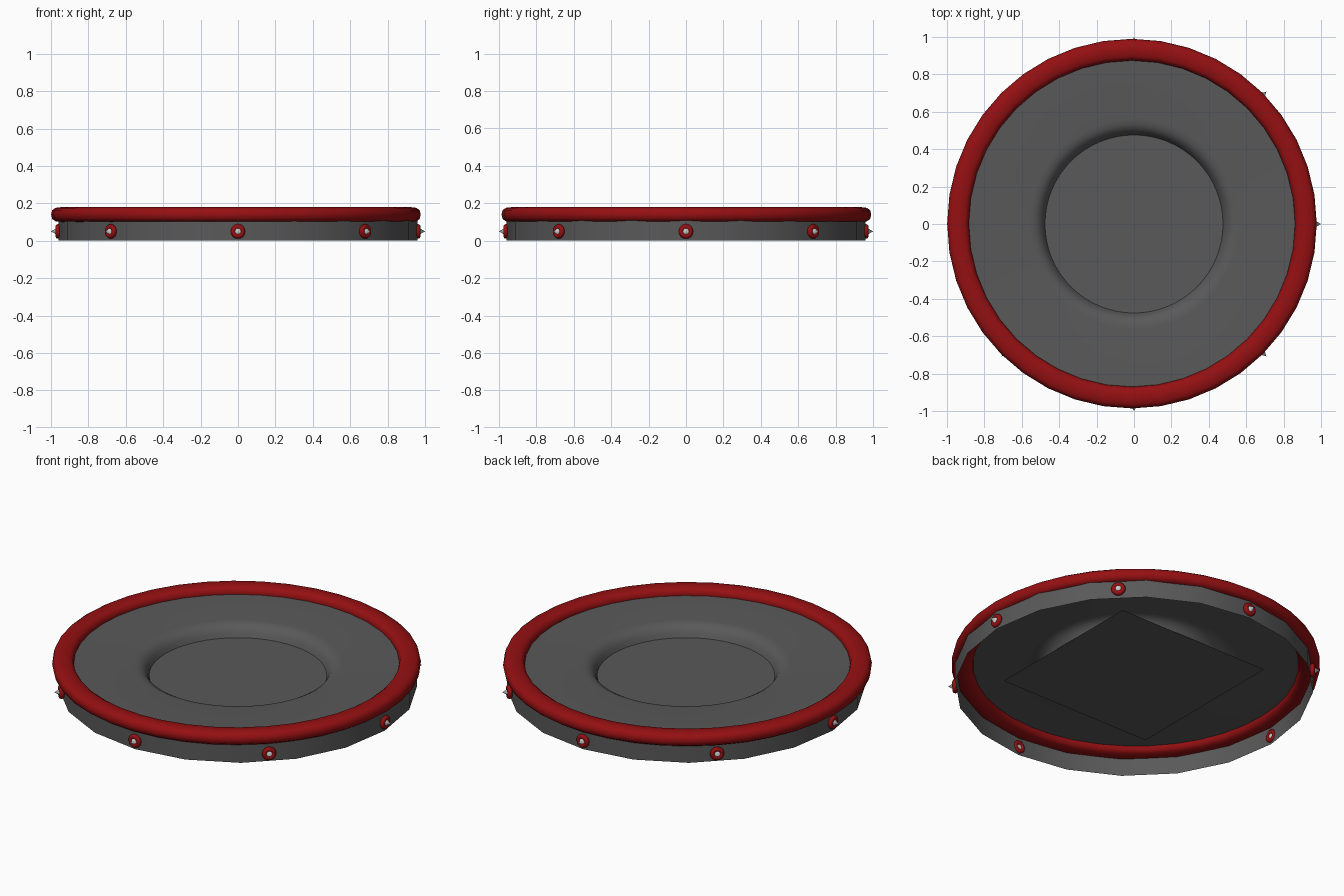
import bpy, bmesh, math
from mathutils import Matrix, Vector

if "Cube" in bpy.data.objects:
    bpy.data.objects.remove(bpy.data.objects["Cube"])


def material(name, rgb):
    m = bpy.data.materials.new(name)
    m.diffuse_color = (*rgb, 1)
    m.use_nodes = True
    m.node_tree.nodes["Principled BSDF"].inputs["Base Color"].default_value = m.diffuse_color
    return m


RED = material("red", (0.3, 0.005, 0.006))
DARK = material("dark_grey", (0.1, 0.1, 0.1))
PALE = material("pale_metal", (0.75, 0.75, 0.75))


def finish(bm, name, mat, angle=50):
    me = bpy.data.meshes.new(name)
    bm.to_mesh(me)
    bm.free()
    ob = bpy.data.objects.new(name, me)
    bpy.context.collection.objects.link(ob)
    me.materials.append(mat)
    bpy.ops.object.select_all(action='DESELECT')
    ob.select_set(True)
    bpy.context.view_layer.objects.active = ob
    bpy.ops.object.shade_smooth_by_angle(angle=math.radians(angle))
    return ob


def lathe(name, profile, sides, mat, closed=False, matrix=Matrix()):
    """Revolve a (radius, z) profile about z, then place it."""
    bm = bmesh.new()
    rings = []
    for r, z in profile:
        rings.append([bm.verts.new((r * math.cos(2 * math.pi * i / sides),
                                    r * math.sin(2 * math.pi * i / sides), z))
                      for i in range(sides)])
    if closed:
        rings.append(rings[0])
    for a, b in zip(rings, rings[1:]):
        for i in range(sides):
            j = (i + 1) % sides
            bm.faces.new((a[i], a[j], b[j], b[i]))
    bm.transform(matrix)
    return finish(bm, name, mat)


def oval(radius, z, width, height, count, power=1.0):
    """Rounded cross-section for a ring; power below 1 makes it boxier."""
    pts = []
    for i in range(count):
        c, s = math.cos(2 * math.pi * i / count), math.sin(2 * math.pi * i / count)
        pts.append((radius + width * math.copysign(abs(c) ** power, c),
                    z + height * math.copysign(abs(s) ** power, s)))
    return pts


# Open faceted skirt
lathe("skirt", [(0.96, 0.0), (0.96, 0.115)], 20, DARK)

# Thick red rim, very slightly off centre
lathe("rim", oval(0.93, 0.14, 0.058, 0.04, 12, 0.75), 40, RED, closed=True,
      matrix=Matrix.Translation((-0.011, 0.002, 0)))

# Deck dipping into the round recess
lathe("deck", [(0.93, 0.138), (0.56, 0.138), (0.53, 0.134), (0.505, 0.12),
               (0.488, 0.098), (0.476, 0.07)][::-1], 64, DARK)

# Square sheet forming the recess floor
bm = bmesh.new()
bmesh.ops.create_grid(bm, x_segments=1, y_segments=1, size=0.495)
bm.transform(Matrix.Translation((0, 0, 0.07)))
finish(bm, "recess_floor", DARK)

# Eight studs: red ring with a pale spike
for k in range(8):
    a = k * math.pi / 4
    out = Vector((math.cos(a), math.sin(a), 0))
    turn = out.to_track_quat('Z', 'Y').to_matrix().to_4x4()
    place = Matrix.Translation(out * 0.962 + Vector((0, 0, 0.05))) @ turn
    lathe(f"stud_ring_{k}", oval(0.025, 0.0, 0.014, 0.014, 10), 20, RED,
          closed=True, matrix=place)
    bm = bmesh.new()
    bmesh.ops.create_cone(bm, cap_ends=True, segments=16, radius1=0.026,
                          radius2=0, depth=0.046)
    bm.transform(place @ Matrix.Translation((0, 0, 0.015)))
    finish(bm, f"stud_spike_{k}", PALE)
